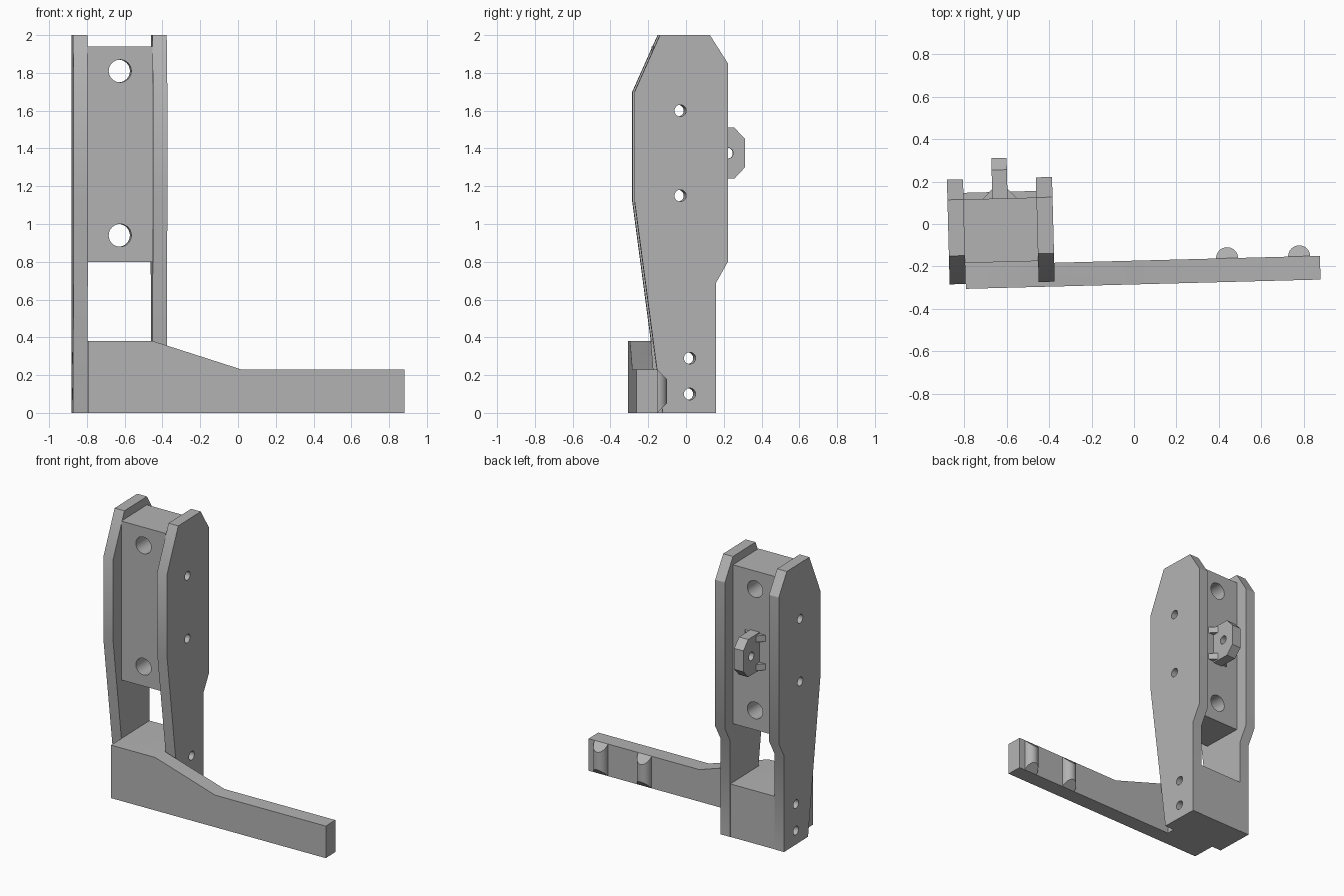
import bpy, bmesh, math
from mathutils import Matrix, Vector

if "Cube" in bpy.data.objects:
    bpy.data.objects.remove(bpy.data.objects["Cube"], do_unlink=True)

grey = bpy.data.materials.new("plain_grey")
grey.use_nodes = True
grey.diffuse_color = (0.45, 0.45, 0.45, 1)
grey.node_tree.nodes["Principled BSDF"].inputs["Base Color"].default_value = (0.45, 0.45, 0.45, 1)

MID = -0.629                     # centre line of the upright
IN, OUT = 0.172, 0.248           # plate faces, measured from the centre line
BAR_FRONT, BAR_BACK, BAR_END = -0.285, -0.173, 0.873


def finish(name, bm):
    bmesh.ops.recalc_face_normals(bm, faces=bm.faces)
    mesh = bpy.data.meshes.new(name)
    bm.to_mesh(mesh)
    bm.free()
    mesh.materials.append(grey)
    ob = bpy.data.objects.new(name, mesh)
    bpy.context.collection.objects.link(ob)
    return ob


def prism(name, profile, axis, lo, hi):
    """Extrude a 2D profile along an axis from lo to hi."""
    def place(p, d):
        co = list(p)
        co.insert("xyz".index(axis), d)
        return co
    bm = bmesh.new()
    face = bm.faces.new([bm.verts.new(place(p, lo)) for p in profile])
    ext = bmesh.ops.extrude_face_region(bm, geom=[face])
    verts = [g for g in ext["geom"] if isinstance(g, bmesh.types.BMVert)]
    bmesh.ops.translate(bm, verts=verts, vec=place((0, 0), hi - lo))
    return finish(name, bm)


def box(name, x0, x1, y0, y1, z0, z1):
    return prism(name, [(x0, y0), (x1, y0), (x1, y1), (x0, y1)], "z", z0, z1)


def rod(name, centre, radius, axis, length=1.0):
    bm = bmesh.new()
    turn = {"x": Matrix.Rotation(math.pi / 2, 4, "Y"),
            "y": Matrix.Rotation(math.pi / 2, 4, "X"), "z": Matrix()}[axis]
    bmesh.ops.create_cone(bm, cap_ends=True, segments=32, radius1=radius,
                          radius2=radius, depth=length,
                          matrix=Matrix.Translation(centre) @ turn)
    return finish(name, bm)


def combine(ob, other, operation):
    mod = ob.modifiers.new(operation.lower(), "BOOLEAN")
    mod.operation, mod.object, mod.solver = operation, other, "EXACT"
    bpy.context.view_layer.objects.active = ob
    bpy.ops.object.modifier_apply(modifier=mod.name)


def drill(targets, centre, radius, axis):
    cutter = rod("hole_cutter", centre, radius, axis)
    for ob in targets:
        combine(ob, cutter, "DIFFERENCE")
    bpy.data.objects.remove(cutter, do_unlink=True)


# Side plates
plate = [(-0.128, 2), (0.137, 2), (0.232, 1.85), (0.232, 0.8), (0.17, 0.69),
         (0.17, 0), (-0.113, 0), (-0.262, 1.12), (-0.262, 1.7)]
plates = [prism("left_plate", plate, "x", MID + IN, MID + OUT),
          prism("right_plate", plate, "x", MID - OUT, MID - IN)]

# Block between the plates
upper_block = box("upper_block", MID - IN, MID + IN, -0.163, 0.137, 0.8, 1.94)

# Foot: sloping bar joined with the lower block
foot = prism("foot_bar", [(MID - IN, 0), (BAR_END, 0), (BAR_END, 0.23), (0.01, 0.23),
                          (MID + IN, 0.38), (MID - IN, 0.38)], "y", BAR_FRONT, BAR_BACK)
lower_block = box("lower_block", MID - IN, MID + IN, BAR_BACK - 0.05, 0.168, 0, 0.38)
combine(foot, lower_block, "UNION")
bpy.data.objects.remove(lower_block, do_unlink=True)

# Rear lug with small gussets
lug = prism("rear_lug", [(0.13, 1.24), (0.272, 1.24), (0.328, 1.3), (0.328, 1.45),
                         (0.272, 1.51), (0.13, 1.51)], "x", MID - 0.036, MID + 0.036)
gussets = [prism("lug_gusset", [(MID - 0.08, 0.137), (MID + 0.08, 0.137),
                                (MID + 0.036, 0.182), (MID - 0.036, 0.182)],
                 "z", z, z + 0.045) for z in (1.25, 1.455)]

# Half-round bumps with slanted ends on the back of the bar
bumps = []
for x in (0.435, 0.775):
    bump = rod("bar_bump", (x, BAR_BACK, 0.115), 0.052, "z", 0.23)
    bm = bmesh.new()
    bm.from_mesh(bump.data)
    for point, normal in (((x, BAR_BACK, 0.23), (0, 1, 1)),
                          ((x, BAR_BACK, 0), (0, 1, -1)),
                          ((x, BAR_BACK - 0.005, 0), (0, -1, 0))):
        cut = bmesh.ops.bisect_plane(bm, geom=bm.verts[:] + bm.edges[:] + bm.faces[:],
                                     plane_co=point, plane_no=Vector(normal).normalized(),
                                     clear_outer=True)
        rim = [g for g in cut["geom_cut"] if isinstance(g, bmesh.types.BMEdge)]
        bmesh.ops.holes_fill(bm, edges=rim)
    bm.to_mesh(bump.data)
    bm.free()
    bumps.append(bump)

# Bolt holes
for z in (1.6, 1.15):
    drill(plates + [upper_block], (MID, -0.02, z), 0.031, "x")
for z in (0.29, 0.1):
    drill(plates + [foot], (MID, 0.03, z), 0.031, "x")
for z in (1.81, 0.94):
    drill([upper_block], (MID, 0, z), 0.06, "y")
drill([lug], (MID, 0.235, 1.375), 0.03, "x")

# Slight turn of the whole assembly, then sharp-edged smooth shading
parts = plates + [upper_block, foot, lug] + gussets + bumps
bpy.ops.object.select_all(action="DESELECT")
for ob in parts:
    ob.data.transform(Matrix.Rotation(math.radians(1.5), 4, "Z"))
    ob.select_set(True)
bpy.context.view_layer.objects.active = foot
bpy.ops.object.shade_smooth_by_angle(angle=math.radians(30))
